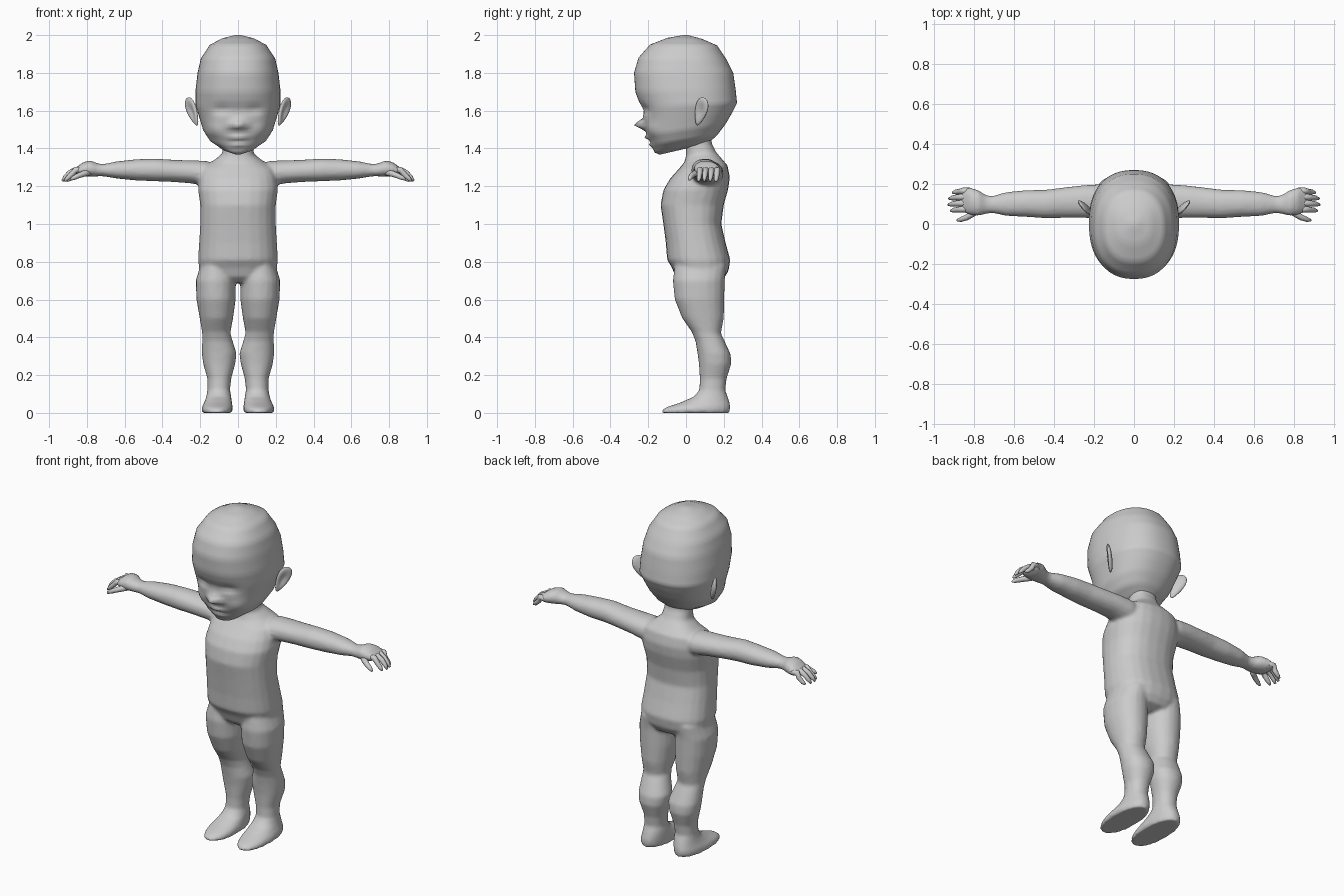
import bpy, bmesh, math
from mathutils import Vector, Matrix

skin = bpy.data.materials.new("plain grey")
skin.diffuse_color = (0.6, 0.6, 0.6, 1)


def loft(bm, rings, seg=20, power=2.0):
    """Closed tube through rings of (centre, half axis u, half axis v)."""
    loops = []
    for c, u, v in rings:
        loop = []
        for i in range(seg):
            a = 2 * math.pi * i / seg
            k, s = math.cos(a), math.sin(a)
            k = math.copysign(abs(k) ** (2 / power), k)
            s = math.copysign(abs(s) ** (2 / power), s)
            loop.append(bm.verts.new(Vector(c) + Vector(u) * k + Vector(v) * s))
        loops.append(loop)
    for a, b in zip(loops, loops[1:]):
        for i in range(seg):
            j = (i + 1) % seg
            bm.faces.new((a[i], a[j], b[j], b[i]))
    bm.faces.new(loops[0])
    bm.faces.new(loops[-1])


def upright(rows):
    """Rows (z front, z back, x0, x1, y front, y back)."""
    return [(((x0 + x1) / 2, (yf + yb) / 2, (zf + zb) / 2), ((x1 - x0) / 2, 0, 0),
             (0, (yb - yf) / 2, (zb - zf) / 2)) for zf, zb, x0, x1, yf, yb in rows]


def sideways(rows, s):
    """Rows (x, y0, y1, z0, z1) on side s."""
    return [((s * x, (y0 + y1) / 2, (z0 + z1) / 2), (0, (y1 - y0) / 2, 0),
             (0, 0, (z1 - z0) / 2)) for x, y0, y1, z0, z1 in rows]


def refine(rows, n):
    out = []
    for a, b in zip(rows, rows[1:]):
        out += [tuple(p + (q - p) * i / n for p, q in zip(a, b)) for i in range(n)]
    return out + [rows[-1]]


def bump(bm, centre, size, move, mirror=False):
    """Push nearby points softly."""
    for s in ((1, -1) if mirror else (1,)):
        for v in bm.verts:
            d = [(v.co[i] - centre[i] * (s if i == 0 else 1)) / size[i] for i in range(3)]
            w = math.exp(-sum(t * t for t in d))
            v.co += Vector((move[0] * s, move[1], move[2])) * w


def finish(name, bm, angle=60):
    bmesh.ops.recalc_face_normals(bm, faces=bm.faces)
    me = bpy.data.meshes.new(name)
    bm.to_mesh(me)
    bm.free()
    ob = bpy.data.objects.new(name, me)
    bpy.context.collection.objects.link(ob)
    me.materials.append(skin)
    bpy.ops.object.select_all(action='DESELECT')
    ob.select_set(True)
    bpy.context.view_layer.objects.active = ob
    bpy.ops.object.shade_smooth()
    return ob


# body: torso with neck, then arms and legs, fused into one skin
bm = bmesh.new()
torso = [(0.69, 0.69, .10, -.02, .15), (0.72, 0.71, .17, -.055, .20), (0.77, 0.75, .205, -.075, .225),
         (0.81, 0.81, .212, -.10, .235), (0.90, 0.90, .206, -.107, .21), (1.0, 1.0, .20, -.12, .187),
         (1.1, 1.1, .20, -.135, .20), (1.18, 1.19, .212, -.12, .225), (1.24, 1.25, .205, -.085, .232),
         (1.29, 1.31, .19, -.04, .22), (1.325, 1.345, .13, -.01, .19), (1.36, 1.38, .085, .0, .16),
         (1.41, 1.43, .078, .0, .135), (1.46, 1.48, .078, .0, .135)]
loft(bm, upright([(a, b, -w, w, f, r) for a, b, w, f, r in torso]), 24, 2.35)

arm = [(.08, .05, .18, 1.25, 1.30), (.17, .025, .20, 1.20, 1.335), (.25, .03, .195, 1.215, 1.337),
       (.34, .03, .185, 1.222, 1.34), (.44, .028, .172, 1.226, 1.347), (.54, .035, .17, 1.23, 1.343),
       (.64, .04, .16, 1.24, 1.332), (.71, .055, .14, 1.252, 1.318), (.74, .05, .145, 1.252, 1.32),
       (.78, .04, .17, 1.25, 1.337), (.82, .045, .183, 1.25, 1.328), (.85, .055, .183, 1.26, 1.305),
       (.865, .07, .17, 1.268, 1.295)]
leg = [(.84, .84, .07, .16, .0, .17), (.78, .78, .03, .20, -.06, .215), (.70, .70, .012, .224, -.07, .205),
       (.60, .60, .012, .22, -.06, .203), (.50, .50, .026, .203, -.02, .20), (.43, .42, .04, .19, .03, .185),
       (.38, .38, .028, .19, .05, .205), (.32, .31, .007, .192, .06, .237), (.26, .26, .014, .185, .068, .24),
       (.18, .18, .036, .162, .073, .215), (.12, .12, .042, .162, .07, .208), (.085, .09, .036, .168, .04, .22),
       (.055, .06, .032, .178, -.03, .23), (.03, .04, .028, .19, -.105, .235),
       (.014, .02, .028, .193, -.13, .235), (0, 0, .03, .19, -.13, .23)]
for s in (1, -1):
    loft(bm, sideways(arm, s), 16, 2.1)
    loft(bm, upright([(a, b, s * x0, s * x1, f, r) for a, b, x0, x1, f, r in leg]), 20, 2.15)
body = finish("body", bm)
mod = body.modifiers.new("fuse", 'REMESH')
mod.mode, mod.voxel_size, mod.use_smooth_shade = 'VOXEL', 0.0095, True
mod = body.modifiers.new("soften", 'SMOOTH')
mod.factor, mod.iterations = 0.5, 6

# head
bm = bmesh.new()
head = [(1.367, 1.42, .035, -.14, .09), (1.378, 1.43, .085, -.165, .12), (1.42, 1.47, .15, -.185, .165),
        (1.47, 1.53, .185, -.205, .21), (1.54, 1.59, .205, -.222, .245), (1.62, 1.64, .225, -.24, .27),
        (1.70, 1.71, .225, -.268, .263), (1.80, 1.80, .214, -.275, .25), (1.88, 1.87, .197, -.252, .215),
        (1.95, 1.945, .15, -.19, .165), (1.985, 1.98, .085, -.10, .085), (2.0, 2.0, .015, -.015, .01)]
rows = refine([(a, b, -w, w, f, r) for a, b, w, f, r in head], 4)
loft(bm, upright(rows), 64, 2.3)
bump(bm, (.085, -.23, 1.60), (.05, .08, .028), (0, .022, 0), True)      # eye sockets
bump(bm, (.085, -.22, 1.575), (.045, .08, .016), (0, -.010, 0), True)   # eyelids
bump(bm, (.12, -.18, 1.50), (.05, .08, .04), (.006, -.012, 0), True)    # cheeks
bump(bm, (0, -.23, 1.60), (.03, .08, .03), (0, .012, 0))                # nose bridge
bump(bm, (0, -.22, 1.525), (.028, .08, .022), (0, -.058, 0))            # nose tip
bump(bm, (.04, -.22, 1.52), (.016, .08, .016), (0, -.022, 0), True)     # nostrils
bump(bm, (0, -.20, 1.458), (.045, .08, .012), (0, -.020, 0))            # upper lip
bump(bm, (0, -.20, 1.438), (.05, .08, .007), (0, .012, 0))              # mouth line
bump(bm, (0, -.19, 1.42), (.035, .08, .012), (0, -.012, 0))             # lower lip
finish("head", bm)

# ears: dished discs leaning out and back
bm = bmesh.new()
for s in (1, -1):
    part = bmesh.new()
    bmesh.ops.create_uvsphere(part, u_segments=20, v_segments=14, radius=1)
    for v in part.verts:
        if v.co.x > 0:
            v.co.x -= 1.1 * math.exp(-(v.co.y ** 2 + v.co.z ** 2) * 3)
        v.co.y *= 0.75 + 0.3 * v.co.z
    m = (Matrix.Translation((.243, .078, 1.595)) @ Matrix.Rotation(math.radians(20), 4, 'Y')
         @ Matrix.Rotation(math.radians(-14), 4, 'X') @ Matrix.Rotation(math.radians(-40), 4, 'Z')
         @ Matrix.Diagonal((.017, .05, .08, 1)))
    part.transform(Matrix.Diagonal((s, 1, 1, 1)) @ m)
    tmp = bpy.data.meshes.new("tmp")
    part.to_mesh(tmp)
    part.free()
    bm.from_mesh(tmp)
    bpy.data.meshes.remove(tmp)
finish("ears", bm)

# fingers and thumbs: tapered bent tubes
bm = bmesh.new()
digits = [[(.82, y, 1.285), (.86, y, 1.286), (.89 - d, y - .002, 1.272 - d / 2),
           (.915 - d, y - .005, 1.248 - d / 2), (.93 - d, y - .008, 1.228)]
          for y, d in ((.165, .022), (.135, .004), (.104, 0), (.074, .012))]
digits.append([(.78, .075, 1.275), (.81, .05, 1.268), (.84, .032, 1.258), (.868, .022, 1.245), (.885, .018, 1.235)])
for s in (1, -1):
    for path in digits:
        pts = [Vector((s * x, y, z)) for x, y, z in path]
        rings = []
        for i, p in enumerate(pts):
            t = (pts[min(i + 1, 4)] - pts[max(i - 1, 0)]).normalized()
            u = t.cross(Vector((0, 0, 1))).normalized()
            r = (.017, .0165, .0145, .012, .006)[i]
            rings.append((p, u * r, u.cross(t) * r))
        loft(bm, rings, 10)
finish("fingers", bm)
